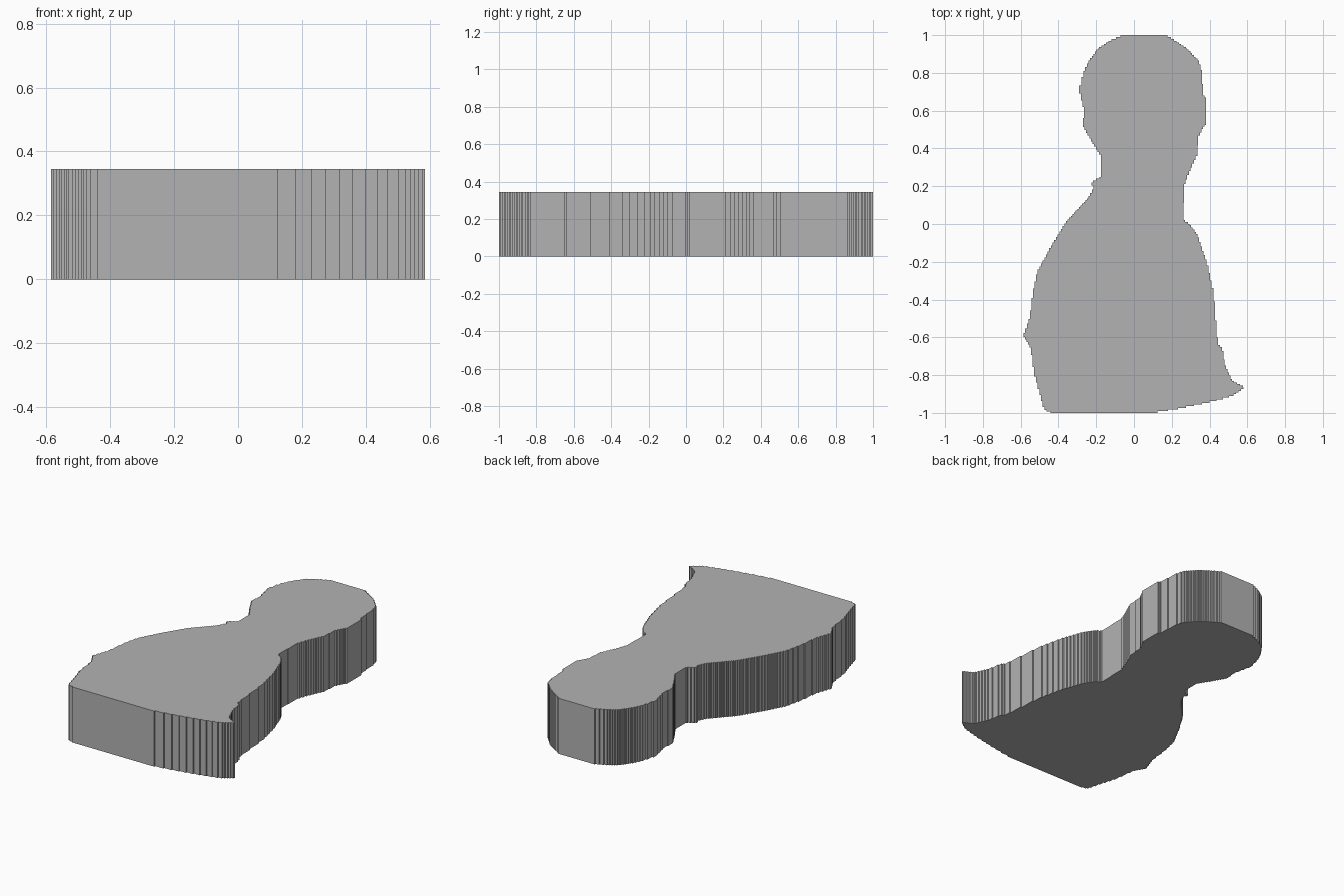
import bpy, bmesh

if "Cube" in bpy.data.objects:
    bpy.data.objects.remove(bpy.data.objects["Cube"])

HEIGHT = 0.345
STEP = 0.0088   # size of the fine steps along the outline

# outline seen from above, counter-clockwise from the bottom left
OUTLINE = [
    (-.43, -1), (.095, -1), (.21, -.982), (.34, -.956), (.42, -.938),
    (.52, -.91), (.585, -.865), (.52, -.83), (.48, -.74), (.465, -.65),
    (.445, -.64), (.438, -.56), (.42, -.36), (.385, -.2), (.335, -.06),
    (.295, 0), (.262, .02), (.265, .2), (.29, .27), (.335, .37),
    (.34, .46), (.365, .51), (.38, .53), (.38, .67), (.365, .68),
    (.36, .8), (.345, .86), (.28, .93), (.22, .97), (.17, 1),
    (-.06, 1), (-.13, .97), (-.19, .93), (-.24, .86), (-.268, .8),
    (-.29, .71), (-.265, .6), (-.27, .52), (-.22, .43), (-.175, .36),
    (-.175, .25), (-.225, .22), (-.215, .19), (-.24, .14), (-.36, .01),
    (-.44, -.12), (-.51, -.25), (-.535, -.36), (-.55, -.49), (-.585, -.59),
    (-.545, -.66), (-.53, -.79), (-.5, -.89), (-.475, -.985),
]


def stepped(points):
    """Replace slanted segments with small axis-aligned steps."""
    out = []
    for a, b in zip(points, points[1:] + points[:1]):
        dx, dy = b[0] - a[0], b[1] - a[1]
        x, y = a
        out.append((x, y))
        if min(abs(dx), abs(dy)) < 1e-6:
            continue
        n = max(1, round(min(abs(dx), abs(dy)) / STEP))
        sx, sy = dx / n, dy / n
        for i in range(n):
            x, y = a[0] + sx * i, a[1] + sy * i
            if abs(dx) > abs(dy):
                out += [(x + sx / 2, y), (x + sx / 2, y + sy)]
            else:
                out += [(x, y + sy / 2), (x + sx, y + sy / 2)]
    return out


# flat figure-shaped slab
bm = bmesh.new()
base = bm.faces.new([bm.verts.new((x, y, 0)) for x, y in stepped(OUTLINE)])
top = bmesh.ops.extrude_face_region(bm, geom=[base], use_keep_orig=True)
bmesh.ops.translate(bm, vec=(0, 0, HEIGHT),
                    verts=[g for g in top["geom"] if isinstance(g, bmesh.types.BMVert)])
bmesh.ops.recalc_face_normals(bm, faces=bm.faces)
mesh = bpy.data.meshes.new("figure_slab")
bm.to_mesh(mesh)
bm.free()

grey = bpy.data.materials.new("light grey")
grey.diffuse_color = (0.45, 0.45, 0.45, 1)
grey.use_nodes = True
grey.node_tree.nodes["Principled BSDF"].inputs["Base Color"].default_value = grey.diffuse_color
mesh.materials.append(grey)
bpy.context.collection.objects.link(bpy.data.objects.new("figure_slab", mesh))
